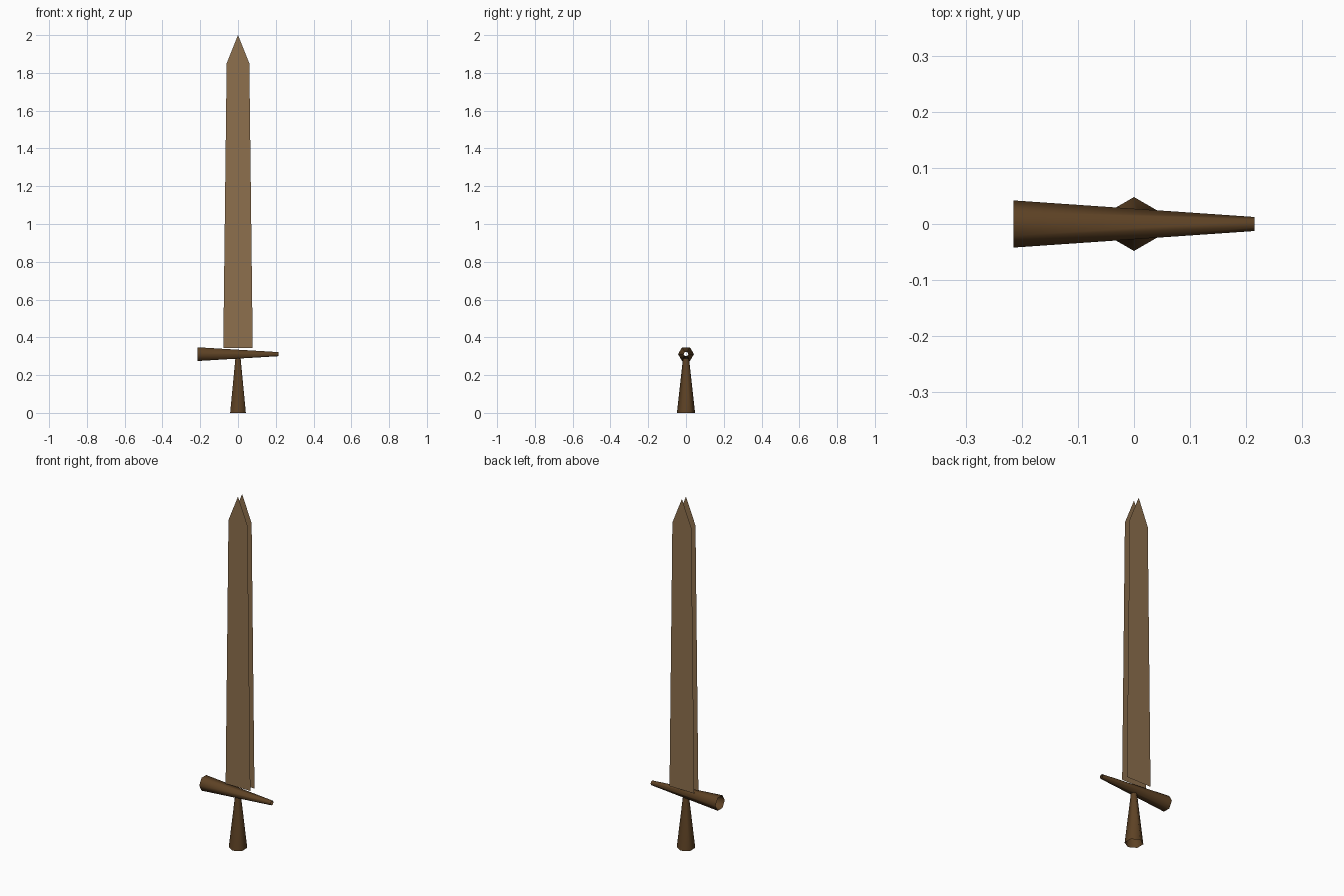
import bpy
import bmesh
import math
from mathutils import Matrix

cube = bpy.data.objects.get("Cube")
if cube:
    bpy.data.objects.remove(cube, do_unlink=True)


def make_material(name, color):
    mat = bpy.data.materials.new(name)
    mat.use_nodes = True
    mat.diffuse_color = color
    bsdf = mat.node_tree.nodes["Principled BSDF"]
    bsdf.inputs["Base Color"].default_value = color
    bsdf.inputs["Roughness"].default_value = 0.9
    return mat


light_wood = make_material("light wood", (0.27, 0.16, 0.075, 1))
dark_wood = make_material("dark wood", (0.11, 0.054, 0.018, 1))


def add_object(name, bm, mat, smooth=False):
    mesh = bpy.data.meshes.new(name)
    bm.to_mesh(mesh)
    bm.free()
    mesh.materials.append(mat)
    for poly in mesh.polygons:
        poly.use_smooth = smooth
    obj = bpy.data.objects.new(name, mesh)
    bpy.context.collection.objects.link(obj)
    return obj


def tapered_tube(name, start_radius, end_radius, length, matrix):
    """Open six-sided tube along local z, corners pointing along y."""
    bm = bmesh.new()
    bmesh.ops.create_cone(bm, cap_ends=False, segments=6, radius1=start_radius,
                          radius2=end_radius, depth=length, matrix=matrix)
    return add_object(name, bm, dark_wood, smooth=True)


def blade_sheet(name, y):
    """Flat pointed sheet facing the front or the back."""
    half = [(0.078, 0.343), (0.06, 1.85)]
    outline = half + [(0, 2.0)] + [(-x, z) for x, z in reversed(half)]
    bm = bmesh.new()
    bm.faces.new([bm.verts.new((x, y, z)) for x, z in outline])
    if y > 0:
        bmesh.ops.reverse_faces(bm, faces=bm.faces)
    return add_object(name, bm, light_wood)


# Grip, widest at the pommel end
tapered_tube("grip", 0.048, 0.015, 0.298, Matrix.Translation((0, 0, 0.149)))

# Crossguard, the same tube laid along x
tapered_tube("crossguard", 0.042, 0.0125, 0.43,
             Matrix.Translation((0, 0, 0.311)) @ Matrix.Rotation(math.pi / 2, 4, "Y"))

# Blade, two thin sheets
blade_sheet("blade_front", 0)
blade_sheet("blade_back", 0.037)
